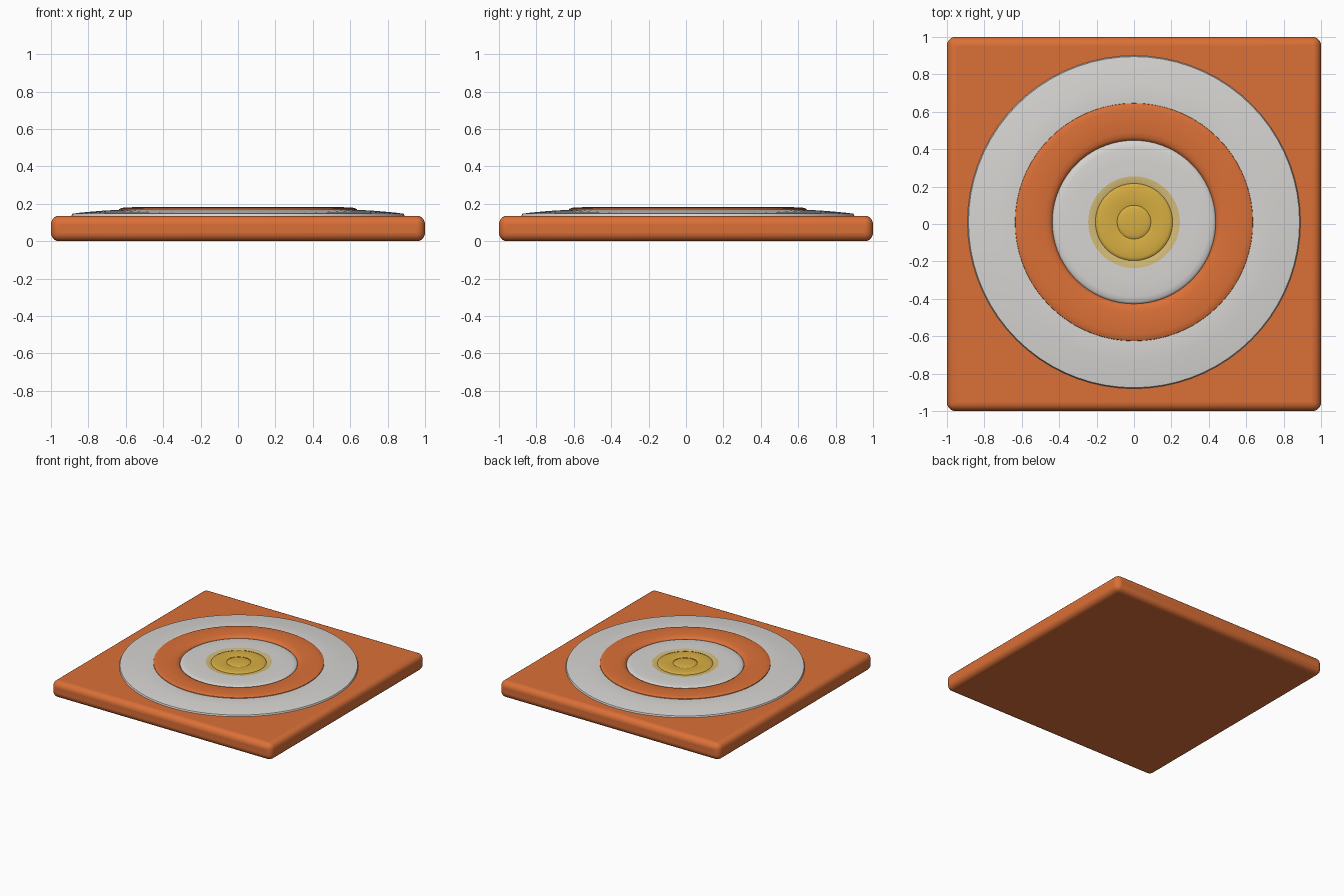
import bpy, bmesh, math

if "Cube" in bpy.data.objects:
    bpy.data.objects.remove(bpy.data.objects["Cube"])


def srgb(r, g, b):
    def lin(c):
        c /= 255
        return c / 12.92 if c <= 0.04045 else ((c + 0.055) / 1.055) ** 2.4
    return (lin(r), lin(g), lin(b), 1)


def material(name, rgb):
    m = bpy.data.materials.new(name)
    m.diffuse_color = srgb(*rgb)
    m.use_nodes = True
    m.node_tree.nodes["Principled BSDF"].inputs["Base Color"].default_value = m.diffuse_color
    return m


orange = material("orange", (219, 112, 55))
white = material("off white", (215, 213, 210))
yellow = material("golden yellow", (215, 174, 66))
pale = material("pale yellow", (212, 188, 120))


def smooth(ob, angle):
    bpy.ops.object.select_all(action='DESELECT')
    ob.select_set(True)
    bpy.context.view_layer.objects.active = ob
    bpy.ops.object.shade_smooth_by_angle(angle=math.radians(angle))


def ring(name, profile, mat, segments=72, y=0.01):
    """Lathe a (radius, height) profile around z."""
    bm = bmesh.new()
    rows = []
    for r, z in profile:
        if r == 0:
            rows.append([bm.verts.new((0, y, z))] * segments)
        else:
            rows.append([bm.verts.new((r * math.cos(a), y + r * math.sin(a), z))
                         for a in (2 * math.pi * i / segments for i in range(segments))])
    for inner, outer in zip(rows, rows[1:]):
        for i in range(segments):
            j = (i + 1) % segments
            corners = [inner[i], outer[i], outer[j], inner[j]]
            bm.faces.new(list(dict.fromkeys(corners)))
    me = bpy.data.meshes.new(name)
    bm.to_mesh(me)
    bm.free()
    me.materials.append(mat)
    ob = bpy.data.objects.new(name, me)
    bpy.context.collection.objects.link(ob)
    smooth(ob, 50)


# Rounded square slab
bpy.ops.mesh.primitive_cube_add(size=1, location=(0, 0, 0.068))
slab = bpy.context.object
slab.name = "square_base"
slab.scale = (2, 2, 0.136)
bpy.ops.object.transform_apply(location=False, rotation=False, scale=True)
slab.data.materials.append(orange)
bevel = slab.modifiers.new("rounded_edges", 'BEVEL')
bevel.width = 0.045
bevel.segments = 5
smooth(slab, 40)

# Concentric target bands, listed from the outside in
ring("outer_white_band",
     [(0.625, 0.166), (0.64, 0.168), (0.74, 0.162), (0.84, 0.153), (0.885, 0.147), (0.893, 0.13)], white)
ring("orange_band",
     [(0.435, 0.154), (0.442, 0.166), (0.455, 0.174), (0.48, 0.179), (0.54, 0.182),
      (0.60, 0.181), (0.622, 0.178), (0.635, 0.172), (0.638, 0.16)], orange)
ring("inner_white_band",
     [(0.245, 0.172), (0.33, 0.172), (0.40, 0.170), (0.425, 0.166), (0.437, 0.158), (0.44, 0.148)], white)
ring("pale_rim", [(0.205, 0.168), (0.215, 0.172), (0.25, 0.172)], pale)
ring("yellow_centre",
     [(0.09, 0.172), (0.11, 0.176), (0.16, 0.177), (0.19, 0.175), (0.205, 0.171), (0.209, 0.164)], yellow)
ring("centre_button",
     [(0, 0.179), (0.04, 0.178), (0.07, 0.176), (0.086, 0.172), (0.092, 0.168)], yellow)
